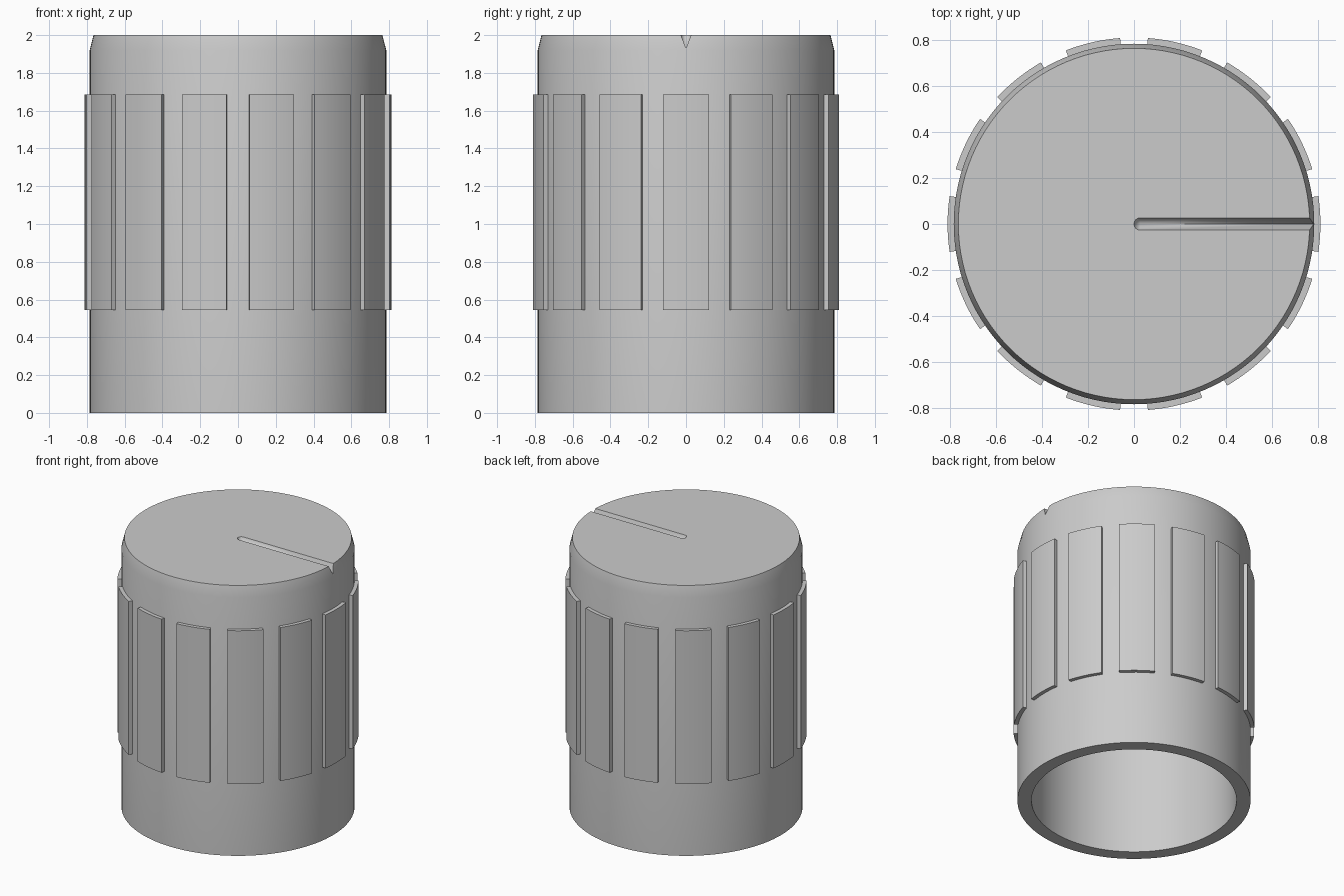
import bpy, bmesh, math
from math import cos, sin, pi, radians

cube = bpy.data.objects.get("Cube")
if cube:
    bpy.data.objects.remove(cube, do_unlink=True)

grey = bpy.data.materials.new("plain_grey")
grey.use_nodes = True
COLOR = (0.6, 0.6, 0.6, 1)
grey.diffuse_color = COLOR
for node in grey.node_tree.nodes:
    if node.type == 'BSDF_PRINCIPLED':
        node.inputs["Base Color"].default_value = COLOR

PADS = 14
SEGMENTS = PADS * 8


def make_object(name, bm):
    bmesh.ops.recalc_face_normals(bm, faces=bm.faces)
    mesh = bpy.data.meshes.new(name)
    bm.to_mesh(mesh)
    bm.free()
    mesh.materials.append(grey)
    obj = bpy.data.objects.new(name, mesh)
    bpy.context.scene.collection.objects.link(obj)
    return obj


def select_only(obj):
    bpy.ops.object.select_all(action='DESELECT')
    obj.select_set(True)
    bpy.context.view_layer.objects.active = obj


def smooth(obj):
    select_only(obj)
    bpy.ops.object.shade_smooth_by_angle(angle=radians(30))


# Hollow body turned from a profile, open at the bottom
profile = [(0, 2), (0.765, 2), (0.785, 1.92), (0.785, 0),
           (0.69, 0), (0.69, 1.85), (0, 1.85)]
bm = bmesh.new()
verts = [bm.verts.new((r, 0, z)) for r, z in profile]
edges = [bm.edges.new(pair) for pair in zip(verts, verts[1:])]
bmesh.ops.spin(bm, geom=verts + edges, cent=(0, 0, 0), axis=(0, 0, 1),
               angle=2 * pi, steps=SEGMENTS)
bmesh.ops.remove_doubles(bm, verts=bm.verts, dist=0.0005)
bmesh.ops.dissolve_limit(bm, angle_limit=0.01, verts=bm.verts, edges=bm.edges)
body = make_object("knob_body", bm)

# V-shaped pointer groove with a round inner end, cut into the top
bm = bmesh.new()
start, end, tip, top = 0.027, 1.0, 1.93, 2.035
half = 0.027 * (top - tip) / (2 - tip)
for i in range(13):
    a = pi / 2 + pi * i / 12
    bm.verts.new((start + half * cos(a), half * sin(a), top))
for x, y, z in ((start, 0, tip), (end, 0, tip), (end, half, top), (end, -half, top)):
    bm.verts.new((x, y, z))
bmesh.ops.convex_hull(bm, input=bm.verts)
cutter = make_object("groove_cutter", bm)
cutter.hide_render = True

cut = body.modifiers.new("pointer_groove", 'BOOLEAN')
cut.operation = 'DIFFERENCE'
cut.solver = 'EXACT'
cut.object = cutter
select_only(body)
bpy.ops.object.modifier_apply(modifier=cut.name)
bpy.data.objects.remove(cutter, do_unlink=True)
smooth(body)


# Raised grip pads around the side
def grip_pad(index):
    middle = 2 * pi * index / PADS
    spread = radians(8.6)
    steps = 8
    angles = [middle - spread + 2 * spread * i / steps for i in range(steps + 1)]
    outline = [(0.812, a) for a in angles] + [(0.775, a) for a in reversed(angles)]
    bm = bmesh.new()
    face = bm.faces.new([bm.verts.new((r * cos(a), r * sin(a), 0.545))
                         for r, a in outline])
    side = bmesh.ops.extrude_face_region(bm, geom=[face])
    moved = [v for v in side["geom"] if isinstance(v, bmesh.types.BMVert)]
    bmesh.ops.translate(bm, verts=moved, vec=(0, 0, 1.14))
    smooth(make_object(f"grip_pad_{index + 1}", bm))


for i in range(PADS):
    grip_pad(i)
